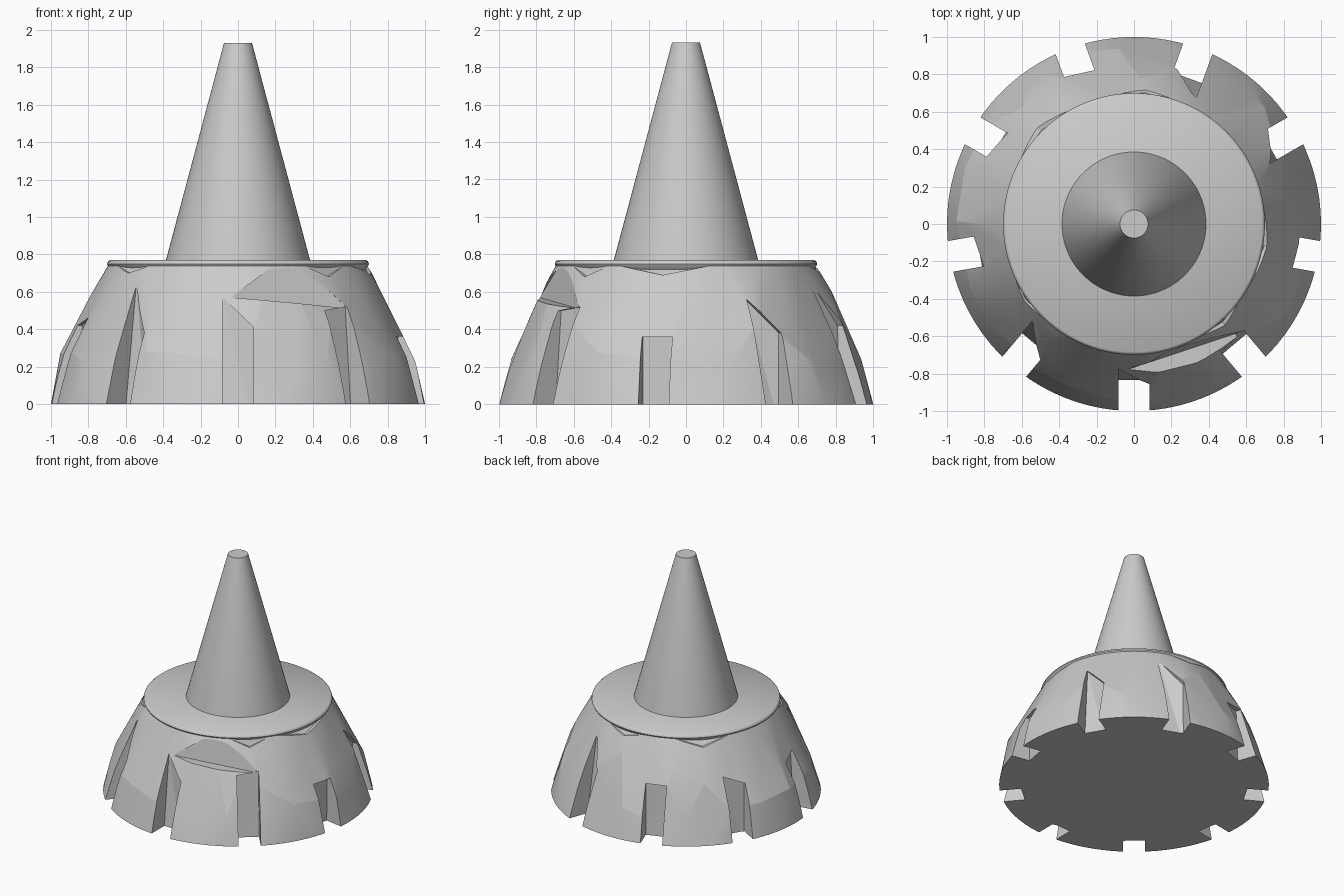
import bpy, bmesh, random
from math import cos, sin, pi, radians
from mathutils import Vector

random.seed(4)
cube = bpy.data.objects.get("Cube")
if cube:
    bpy.data.objects.remove(cube, do_unlink=True)

grey = bpy.data.materials.new("plain_grey")
grey.use_nodes = True
COLOUR = (0.6, 0.6, 0.6, 1)
grey.diffuse_color = COLOUR
grey.node_tree.nodes["Principled BSDF"].inputs["Base Color"].default_value = COLOUR


def add_object(name, bm):
    bmesh.ops.recalc_face_normals(bm, faces=bm.faces)
    mesh = bpy.data.meshes.new(name)
    bm.to_mesh(mesh)
    bm.free()
    mesh.materials.append(grey)
    obj = bpy.data.objects.new(name, mesh)
    bpy.context.collection.objects.link(obj)
    return obj


def hull(name, points):
    bm = bmesh.new()
    for p in points:
        bm.verts.new(p)
    out = bmesh.ops.convex_hull(bm, input=bm.verts)
    spare = {g for g in out["geom_interior"] + out["geom_unused"]
             if isinstance(g, bmesh.types.BMVert)}
    bmesh.ops.delete(bm, geom=list(spare), context="VERTS")
    return add_object(name, bm)


def lathe(name, profile, steps=96):
    bm = bmesh.new()
    verts = [bm.verts.new((r, 0, z)) for r, z in profile]
    edges = [bm.edges.new(pair) for pair in zip(verts, verts[1:])]
    bmesh.ops.spin(bm, geom=verts + edges, cent=(0, 0, 0), axis=(0, 0, 1),
                   angle=2 * pi, steps=steps)
    bmesh.ops.remove_doubles(bm, verts=bm.verts, dist=0.0001)
    return add_object(name, bm)


def select(obj):
    bpy.ops.object.select_all(action="DESELECT")
    bpy.context.view_layer.objects.active = obj
    obj.select_set(True)


def smooth(obj, degrees):
    select(obj)
    bpy.ops.object.shade_smooth_by_angle(angle=radians(degrees))


def cut(obj, cutter):
    mod = obj.modifiers.new("cut", "BOOLEAN")
    mod.operation, mod.solver, mod.object = "DIFFERENCE", "EXACT", cutter
    select(obj)
    bpy.ops.object.modifier_apply(modifier=mod.name)
    bpy.data.objects.remove(cutter, do_unlink=True)


def polar(r, deg, z):
    return Vector((r * cos(radians(deg)), r * sin(radians(deg)), z))


# Faceted skirt: hull of two circles and scattered points between them
points = [polar(1, i * 4, 0) for i in range(90)]
points += [polar(0.695, i * 5, 0.74) for i in range(72)]
for tooth in range(9):
    for offset in (-13, 0, 13):
        a = tooth * 40 - 70 + offset
        for z, r in ((0.24, 0.945), (0.4, 0.86), (0.56, 0.785)):
            points.append(polar(r + random.uniform(-0.015, 0.008),
                                a + random.uniform(-5, 5),
                                z + random.uniform(-0.05, 0.05)))
skirt = hull("faceted_skirt", points)

# Nine notches, each with its own heights on its two sides
HALF = 0.083
heights = [(0.57, 0.41), (0.5, 0.52), (0.36, 0.36), (0.56, 0.38), (0.64, 0.42),
           (0.42, 0.43), (0.47, 0.4), (0.42, 0.46), (0.64, 0.38)]
for i, pair in enumerate(heights):
    a = radians(i * 40 - 90)
    out, side = Vector((cos(a), sin(a), 0)), Vector((-sin(a), cos(a), 0))
    up = Vector((0, 0, 1))
    corners = []
    for s, h in zip((-HALF, HALF), pair):
        top = 0.99 - 0.38 * h
        for r, z in ((0.845, -0.1), (1.3, -0.1), (top, h), (1.3, h)):
            corners.append(out * r + side * s + up * z)
    cut(skirt, hull("notch_cutter", corners))

# Ledge chipped above the front left tooth
chord = [Vector((-0.04, -0.78, 0.57)), Vector((0.59, -0.57, 0.51)),
         Vector((0.27, -0.64, 0.8))]
push = Vector((0.32, -0.95, 0)) * 0.5
cut(skirt, hull("ledge_cutter", chord + [p + push for p in chord]))

# Small chips under the rim, as (angle, half width, depth in z)
for a, w, z in ((-10, 25, 0.69), (-48, 14, 0.68), (135, 20, 0.68),
                (215, 16, 0.7), (85, 18, 0.7)):
    tri = [polar(0.7, a - w, 0.75), polar(0.7, a + w, 0.75), polar(0.705, a, z)]
    cut(skirt, hull("chip_cutter", tri + [p + polar(0.3, a, 0) for p in tri]))
smooth(skirt, 7)

# Flat top with a softly rounded rim
rim = lathe("top_rim", [(0, 0.72), (0.68, 0.72), (0.695, 0.738), (0.7, 0.748),
                        (0.696, 0.762), (0.685, 0.77), (0, 0.77)])
smooth(rim, 40)

# Tapered spike
spike = lathe("spike", [(0, 0.76), (0.386, 0.76), (0.385, 0.77),
                        (0.075, 1.93), (0, 1.93)])
smooth(spike, 40)
